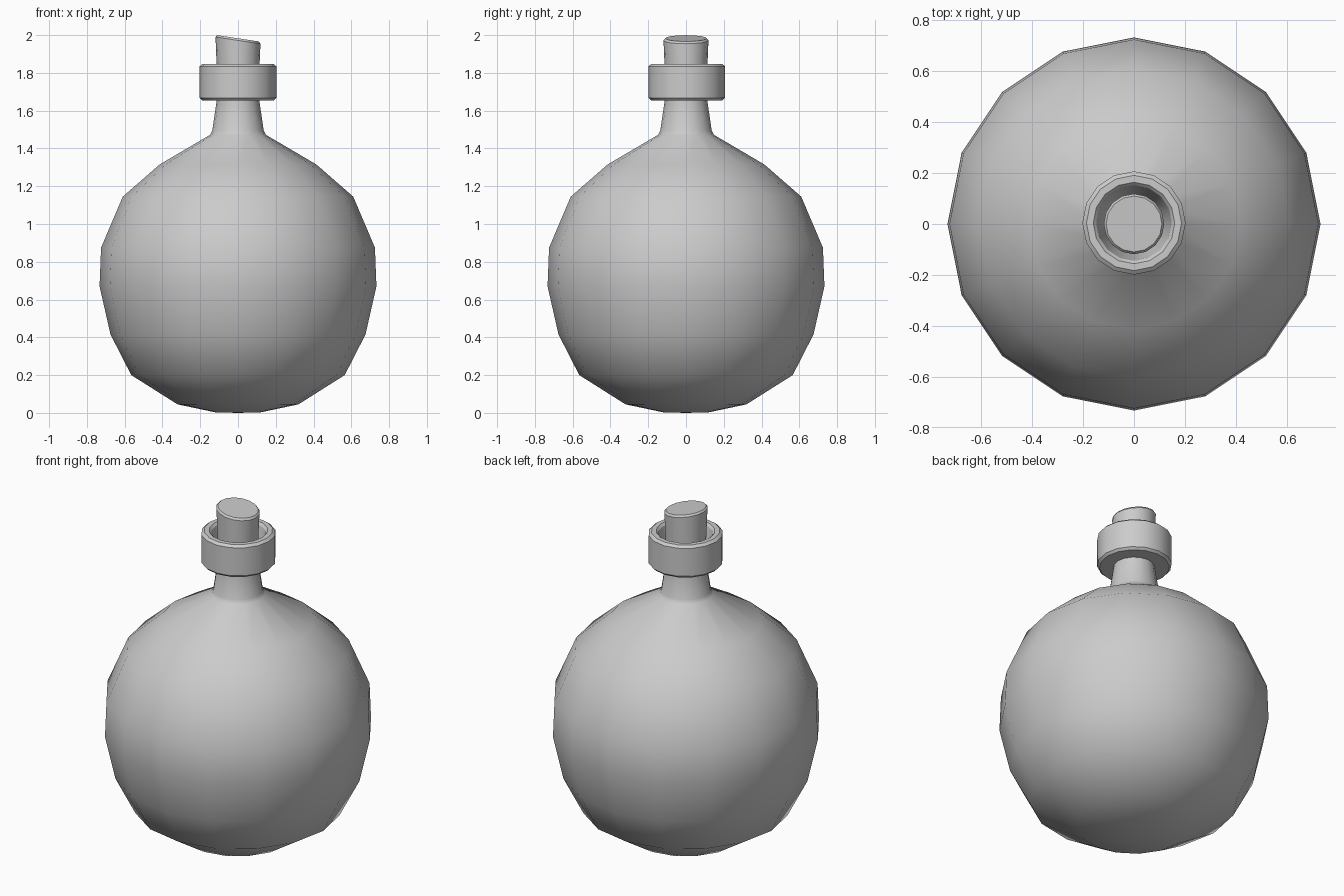
import bpy, math

if "Cube" in bpy.data.objects:
    bpy.data.objects.remove(bpy.data.objects["Cube"])

SIDES = 16


def lathe(name, profile, angle, closed=False, slant=None):
    """Revolve (radius, z) points about z; radius 0 makes a pole."""
    verts, rings = [], []
    for r, z in profile:
        start = len(verts)
        if r == 0:
            verts.append((0, 0, z))
            rings.append([start] * SIDES)
            continue
        for i in range(SIDES):
            a = 2 * math.pi * i / SIDES
            x, y = r * math.cos(a), r * math.sin(a)
            verts.append((x, y, z + (slant(x, z) if slant else 0)))
        rings.append(list(range(start, start + SIDES)))
    pairs = list(zip(rings, rings[1:]))
    if closed:
        pairs.append((rings[-1], rings[0]))
    faces = []
    for lo, hi in pairs:
        for i in range(SIDES):
            j = (i + 1) % SIDES
            faces.append(list(dict.fromkeys((lo[i], lo[j], hi[j], hi[i]))))
    mesh = bpy.data.meshes.new(name)
    mesh.from_pydata(verts, [], faces)
    obj = bpy.data.objects.new(name, mesh)
    bpy.context.collection.objects.link(obj)
    bpy.ops.object.select_all(action='DESELECT')
    obj.select_set(True)
    bpy.context.view_layer.objects.active = obj
    bpy.ops.object.shade_smooth_by_angle(angle=math.radians(angle))
    return obj


# Round flask body with its slim neck
lathe("flask_body", [
    (0, 0), (0.12, 0.003), (0.32, 0.045), (0.565, 0.20), (0.675, 0.415),
    (0.733, 0.67), (0.725, 0.875), (0.61, 1.145), (0.415, 1.315),
    (0.148, 1.472), (0.136, 1.495), (0.112, 1.66), (0.112, 1.70)], 60)

# Thick bevelled collar with a funnel-shaped mouth
collar = lathe("collar", [
    (0.11, 1.655), (0.19, 1.655), (0.203, 1.668), (0.203, 1.835),
    (0.187, 1.848), (0.16, 1.848), (0.148, 1.835), (0.118, 1.69)],
    30, closed=True)
collar.location.y = 0.004

# Stopper with a slanted top
lathe("stopper", [
    (0, 1.68), (0.107, 1.68), (0.119, 1.972), (0.11, 1.983), (0, 1.983)],
    30, slant=lambda x, z: -0.15 * x if z > 1.9 else 0)
